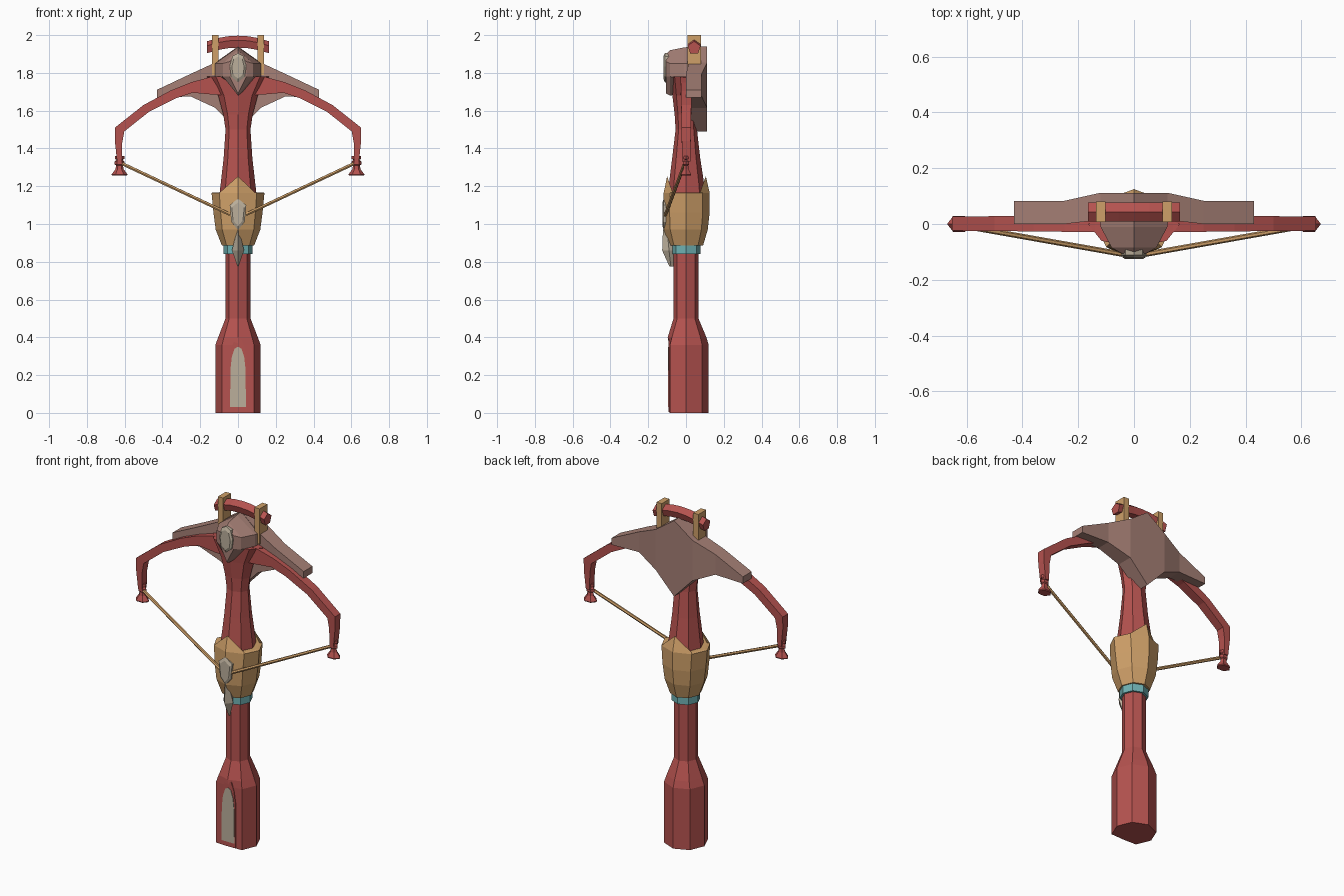
import bpy, bmesh, math
from mathutils import Vector

if "Cube" in bpy.data.objects:
    bpy.data.objects.remove(bpy.data.objects["Cube"])


def mat(name, rgb):
    m = bpy.data.materials.new(name)
    m.diffuse_color = (*rgb, 1)
    m.use_nodes = True
    m.node_tree.nodes["Principled BSDF"].inputs["Base Color"].default_value = m.diffuse_color
    return m


RED = mat("red_wood", (0.46, 0.085, 0.078))
TAN = mat("tan_brass", (0.62, 0.35, 0.14))
MAUVE = mat("mauve_metal", (0.38, 0.215, 0.18))
BEIGE = mat("beige_stone", (0.50, 0.43, 0.33))
TEAL = mat("teal_band", (0.16, 0.44, 0.45))


def loft(name, rings, material):
    """Skin a list of equal-length rings and cap both ends."""
    bm = bmesh.new()
    vs = [[bm.verts.new(p) for p in r] for r in rings]
    n = len(rings[0])
    for a, b in zip(vs, vs[1:]):
        for i in range(n):
            j = (i + 1) % n
            bm.faces.new((a[i], a[j], b[j], b[i]))
    bm.faces.new(vs[0])
    bm.faces.new(vs[-1])
    bmesh.ops.recalc_face_normals(bm, faces=bm.faces)
    me = bpy.data.meshes.new(name)
    bm.to_mesh(me)
    bm.free()
    me.materials.append(material)
    ob = bpy.data.objects.new(name, me)
    bpy.context.collection.objects.link(ob)
    return ob


def octa(z, rx, yf, yb, clip=1.0, peak=0.0):
    """Octagon with corners on the axes; peak raises the front and back corners."""
    ring = []
    for k in range(8):
        c, s = math.cos(k * math.pi / 4), math.sin(k * math.pi / 4)
        y = s * (yb if s > 0 else yf)
        ring.append((rx * c, max(y, -clip), z + (peak if k in (2, 6) else 0)))
    return ring


def ngon(cx, cy, z, r, n):
    return [(cx + r * math.cos(2 * math.pi * k / n), cy + r * math.sin(2 * math.pi * k / n), z)
            for k in range(n)]


def front_plate(name, half, layers, material):
    """Mirrored (x, z) outline stacked along y; layers are (y, scale)."""
    pts = half + [(-x, z) for x, z in reversed(half) if x > 1e-5]
    zc = (max(p[1] for p in pts) + min(p[1] for p in pts)) / 2
    return loft(name, [[(x * s, y, zc + (z - zc) * s) for x, z in pts] for y, s in layers], material)


def rod(name, a, b, r, material, n=6):
    a, b = Vector(a), Vector(b)
    q = (b - a).to_track_quat('Z', 'Y')
    return loft(name, [[p + q @ Vector(v) for v in ngon(0, 0, 0, r, n)] for p in (a, b)], material)


# stock: flared grip and slim neck
loft("stock", [octa(0, .12, .12, .12, .088), octa(.36, .12, .12, .12, .09),
               octa(.40, .105, .105, .108, .097), octa(.50, .066, .066, .066),
               octa(.92, .066, .066, .066)], RED)

# arched inlay on the grip, with a raised surround
arch = [(0, .35), (.018, .34), (.033, .295), (.04, .23), (.042, .03)]
front_plate("grip_inlay", arch, [(-.08, 1), (-.0945, 1)], BEIGE)
surround = [(0, .40), (.02, .385), (.036, .34), (.048, .26), (.048, .005)]
front_plate("grip_surround", surround, [(-.08, 1), (-.0915, 1)], RED)

# band and brass body
loft("neck_band", [octa(.84, .078, .076, .078), octa(.887, .078, .076, .078)], TEAL)
loft("brass_body", [octa(.885, .085, .09, .09), octa(.97, .118, .118, .115),
                    octa(1.06, .13, .123, .125), octa(1.165, .14, .118, .125),
                    octa(1.168, .125, .10, .105, 1, .085)], TAN)

# upper stem flaring out to carry the bow
loft("upper_stem", [octa(1.1, .105, .095, .105), octa(1.2, .093, .092, .098),
                    octa(1.35, .076, .073, .075), octa(1.5, .066, .055, .058),
                    octa(1.58, .078, .06, .055), octa(1.68, .105, .072, .04),
                    octa(1.78, .165, .085, .03)], RED)

# body gem and the trigger below it
front_plate("body_gem", [(0, 1.135), (.044, 1.10), (.035, 1.01), (0, .968)],
            [(-.09, 1.0), (-.118, 1.0), (-.125, .75)], BEIGE)
loft("trigger", [[(x * w, y, z) for x, y in ((1, ym), (0, yf), (-1, ym), (0, -.06))]
                 for z, w, ym, yf in ((.97, .005, -.1, -.122), (.86, .032, -.09, -.126),
                                      (.775, .003, -.08, -.088))], BEIGE)

# mauve back plate with swept wings, lofted across x
cols = [(.43, 1.71, 1.67, 0, .082), (.25, 1.795, 1.675, 0, .083),
        (.12, 1.855, 1.615, .015, .112)]
cols = [(-c[0], *c[1:]) for c in cols] + [(0, 1.94, 1.49, .03, .112)] + cols[::-1]
loft("back_plate", [[(x, yf, zt), (x, yb, zt), (x, yb, zb), (x, yf, zb)]
                    for x, zt, zb, yf, yb in cols], MAUVE)

# faceted prow housing and its gem
def prow_ring(y, w, top, sh, lo, bot):
    return [(0, y, top), (w, y, sh), (w, y, lo), (0, y, bot), (-w, y, lo), (-w, y, sh)]


loft("prow_housing", [prow_ring(.05, .125, 1.94, 1.85, 1.76, 1.69),
                      prow_ring(-.01, .12, 1.935, 1.85, 1.775, 1.69),
                      prow_ring(-.085, .08, 1.92, 1.85, 1.78, 1.68),
                      prow_ring(-.105, .045, 1.90, 1.86, 1.78, 1.69)], MAUVE)
front_plate("prow_gem", [(0, 1.905), (.03, 1.888), (.044, 1.835), (.036, 1.78), (0, 1.75)],
            [(-.09, 1), (-.112, 1), (-.12, .75)], BEIGE)

# bow limb outline: upper x, z, lower x, z
limb = [(0, 1.79, 0, 1.68), (.14, 1.78, .13, 1.685), (.25, 1.75, .24, 1.695),
        (.36, 1.705, .33, 1.665), (.5, 1.63, .47, 1.595), (.652, 1.51, .602, 1.49),
        (.652, 1.44, .613, 1.43), (.64, 1.33, .615, 1.33)]
for s, side in ((1, "right"), (-1, "left")):
    rings = []
    for i, (ux, uz, lx, lz) in enumerate(limb):
        h = .034 - .0015 * i
        rings.append([(s * ux, -h * .9, uz), (s * ux, h, uz), (s * lx, h, lz), (s * lx, -h * .9, lz)])
    loft("bow_limb_" + side, rings, RED)
    # turned limb tip
    prof = [(1.36, .025), (1.345, .025), (1.34, .017), (1.33, .026), (1.315, .026),
            (1.31, .018), (1.29, .022), (1.262, .043), (1.257, .04)]
    tip = loft("limb_tip_" + side, [ngon(s * .627, 0, z, r, 6) for z, r in prof], RED)
    for v in tip.data.vertices:
        v.co.y *= .75
    rod("bow_string_" + side, (s * .625, -.005, 1.325), (s * .02, -.112, 1.04), .0095, TAN)
    # sight posts
    loft("sight_post_" + side, [[(s * .12 + dx, y, z) for dx, y in
                                 ((-.017, .007), (.017, .007), (.017, .08), (-.017, .08))]
                                for z in (1.79, 2.0)], TAN)

# curved five-sided sight bar
bar = []
for i in range(7):
    x = -.165 + .055 * i
    zc = 1.962 - .03 * (x / .165) ** 2
    bar.append([(x, .043 + .036 * math.sin(2 * math.pi * k / 5),
                 zc + .035 * math.cos(2 * math.pi * k / 5)) for k in range(5)])
loft("sight_bar", bar, RED)
